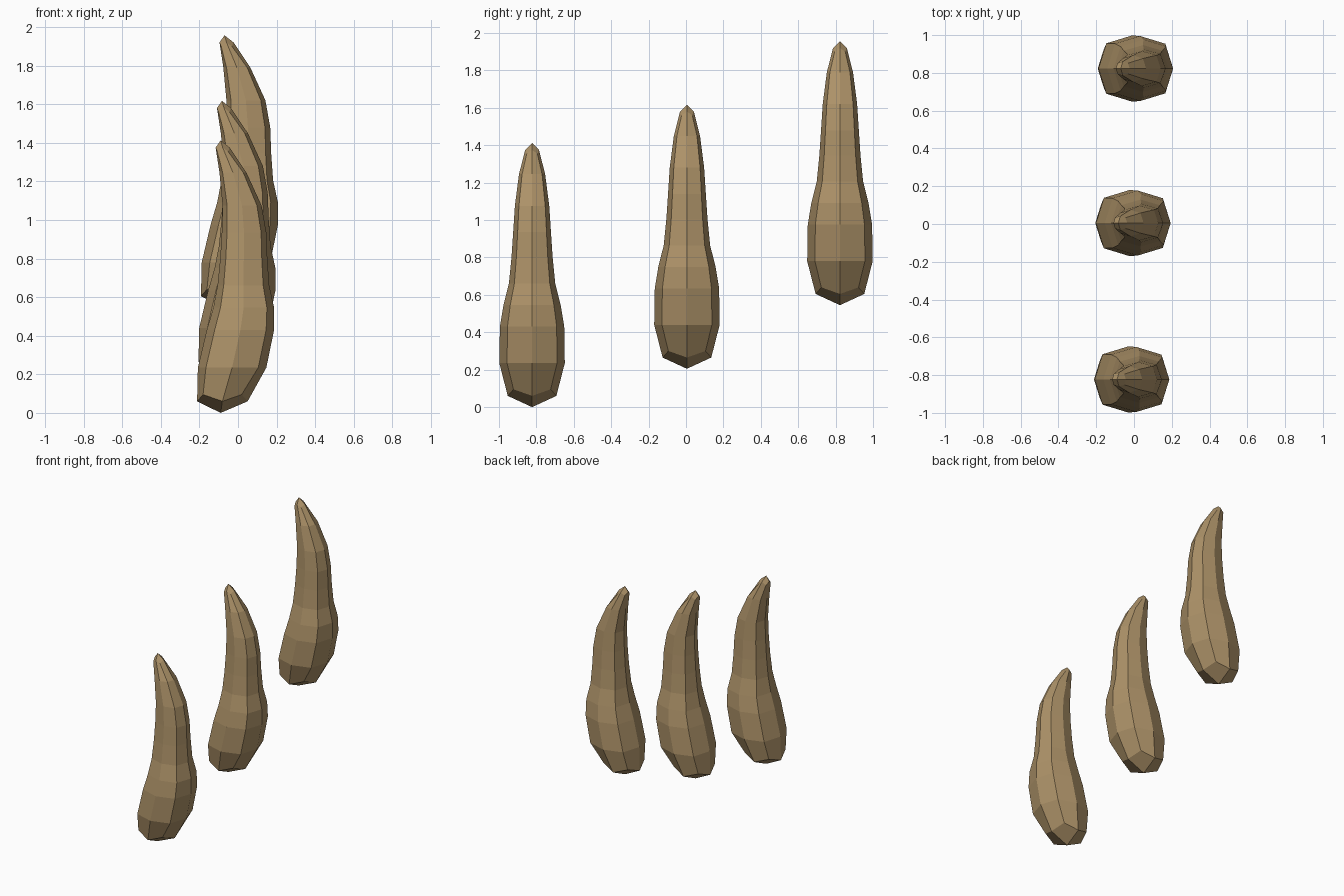
import bpy, bmesh, math

if "Cube" in bpy.data.objects:
    bpy.data.objects.remove(bpy.data.objects["Cube"])

# Single horn colour
horn = bpy.data.materials.new("tan horn")
horn.diffuse_color = (0.42, 0.29, 0.14, 1)
horn.use_nodes = True
horn.node_tree.nodes["Principled BSDF"].inputs["Base Color"].default_value = horn.diffuse_color

# Cross-sections: height, left x, right x, half depth in y
RINGS = [(0.06, -0.212, 0.05, 0.13), (0.235, -0.208, 0.147, 0.175),
         (0.43, -0.162, 0.187, 0.172), (0.545, -0.128, 0.187, 0.153),
         (0.66, -0.106, 0.162, 0.124), (0.80, -0.092, 0.152, 0.110),
         (0.935, -0.084, 0.147, 0.101), (1.075, -0.08, 0.122, 0.092),
         (1.245, -0.096, 0.044, 0.070), (1.375, -0.116, -0.043, 0.037)]
SIDES = 8
CORNER = 1.08   # diagonal vertices bulge slightly, giving a squarer section


def claw(name, x, y, z):
    bm = bmesh.new()
    loops = []
    for k, (h, left, right, ry) in enumerate(RINGS):
        cx, rx = (left + right) / 2, (right - left) / 2
        loop = []
        for i in range(SIDES):
            a = math.tau * i / SIDES
            f = CORNER if i % 2 else 1
            # end rings zigzag so the caps close with four quads
            dz = 0
            if i % 2:
                dz = 0.035 if k == 0 else -0.02 if k == len(RINGS) - 1 else 0
            loop.append(bm.verts.new((x + cx + f * rx * math.cos(a),
                                      y + f * ry * math.sin(a), z + h + dz)))
        loops.append(loop)
    # sides
    for a, b in zip(loops, loops[1:]):
        for i in range(SIDES):
            j = (i + 1) % SIDES
            bm.faces.new((a[i], a[j], b[j], b[i]))
    # quad caps at base and tip
    base = bm.verts.new((x - 0.09, y, z))
    tip = bm.verts.new((x - 0.09, y, z + 1.412))
    for i in range(0, SIDES, 2):
        j, k = i + 1, (i + 2) % SIDES
        bm.faces.new((base, loops[0][k], loops[0][j], loops[0][i]))
        bm.faces.new((tip, loops[-1][i], loops[-1][j], loops[-1][k]))
    bmesh.ops.recalc_face_normals(bm, faces=bm.faces)
    me = bpy.data.meshes.new(name)
    bm.to_mesh(me)
    bm.free()
    me.materials.append(horn)
    bpy.context.collection.objects.link(bpy.data.objects.new(name, me))


# Three claws rising from front to back
claw("front_claw", 0.0, -0.823, 0.0)
claw("middle_claw", 0.007, 0.005, 0.205)
claw("back_claw", 0.02, 0.823, 0.545)
